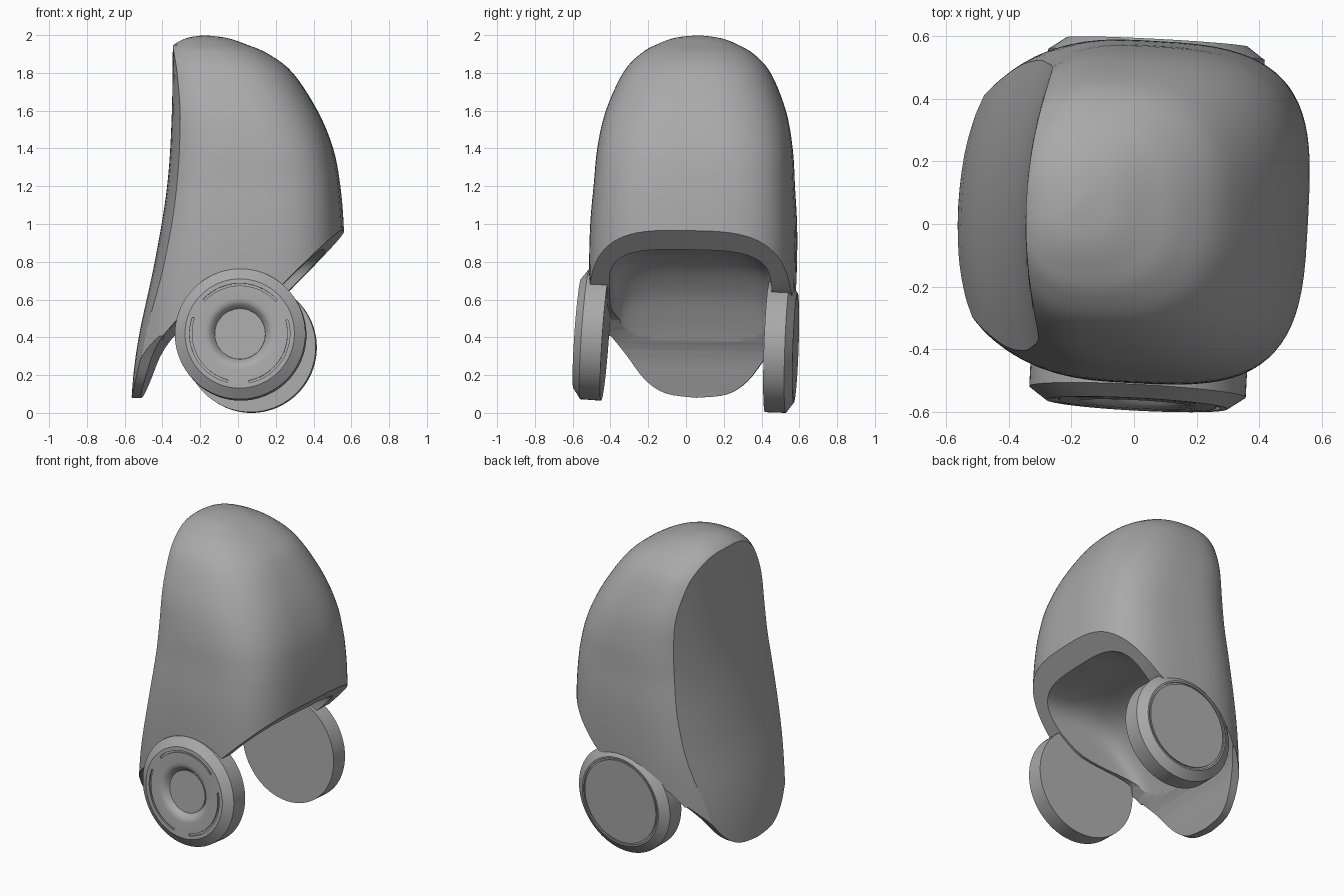
import bpy, bmesh, math
from mathutils import Matrix, Vector

cube = bpy.data.objects.get("Cube")
if cube:
    bpy.data.objects.remove(cube)

grey = bpy.data.materials.new("plain_grey")
grey.use_nodes = True
GREY = (0.4, 0.4, 0.4, 1)
grey.diffuse_color = GREY
grey.node_tree.nodes["Principled BSDF"].inputs["Base Color"].default_value = GREY

# The shell sits slightly turned and tilted
POSE = (Matrix.Translation((0, 0.025, 0)) @ Matrix.Rotation(math.radians(-3), 4, 'Z')
        @ Matrix.Rotation(math.radians(-1), 4, 'X'))


def make_object(name, bm, matrix=Matrix(), helper=False):
    bmesh.ops.recalc_face_normals(bm, faces=bm.faces)
    mesh = bpy.data.meshes.new(name)
    bm.to_mesh(mesh)
    bm.free()
    mesh.materials.append(grey)
    ob = bpy.data.objects.new(name, mesh)
    ob.matrix_world = matrix
    bpy.context.collection.objects.link(ob)
    ob.hide_render = helper
    return ob


def cut(ob, cutters):
    bpy.context.view_layer.objects.active = ob
    for cutter in cutters:
        mod = ob.modifiers.new("cut", 'BOOLEAN')
        mod.operation, mod.solver, mod.object = 'DIFFERENCE', 'EXACT', cutter
        bpy.context.view_layer.update()
        bpy.ops.object.modifier_apply(modifier=mod.name)
    for cutter in cutters:
        bpy.data.objects.remove(cutter)


def smooth(ob, angle):
    bpy.ops.object.select_all(action='DESELECT')
    ob.select_set(True)
    bpy.context.view_layer.objects.active = ob
    bpy.ops.object.shade_smooth_by_angle(angle=math.radians(angle))


def spline(rows, steps):
    """Smooth curve through rows of any width."""
    pts = [Vector(r) for r in rows]
    pts = [pts[0]] + pts + [pts[-1]]
    out = []
    for a, b, c, d in zip(pts, pts[1:], pts[2:], pts[3:]):
        for i in range(steps):
            t = i / steps
            out.append(0.5 * (2 * b + (c - a) * t + (2 * a - 5 * b + 4 * c - d) * t * t
                              + (3 * b - a - 3 * c + d) * t ** 3))
    return out + [pts[-1]]


def loft(name, rings, helper=False):
    """Closed solid through rings of equal point count."""
    bm = bmesh.new()
    rings = [[bm.verts.new(p) for p in ring] for ring in rings]
    for a, b in zip(rings, rings[1:]):
        for i in range(len(a)):
            j = (i + 1) % len(a)
            bm.faces.new((a[i], a[j], b[j], b[i]))
    bm.faces.new(rings[0])
    bm.faces.new(rings[-1])
    bmesh.ops.remove_doubles(bm, verts=bm.verts, dist=1e-5)
    return make_object(name, bm, POSE, helper)


# Shell sections: height, centre x, reach to -x, reach to +x, half width
SECTIONS = [(2.0, -.18, 0, 0, 0), (1.985, -.17, .1, .11, .12), (1.95, -.15, .19, .195, .215),
            (1.9, -.13, .25, .29, .3), (1.8, -.1, .31, .388, .39), (1.6, -.05, .375, .468, .475),
            (1.4, 0, .43, .5, .515), (1.2, 0, .445, .537, .53), (.98, 0, .485, .555, .545),
            (.7, 0, .54, .56, .545), (.4, 0, .575, .56, .53), (-.05, 0, .61, .56, .5)]
FACE = spline([(2.1, -.345), (1.6, -.35), (1.2, -.375), (.8, -.44), (.4, -.525), (.12, -.56), (-.2, -.57)], 8)


def face_x(y, z):
    for (z1, x1), (z0, x0) in zip(FACE, FACE[1:]):
        if z >= z0:
            break
    return x0 + (x1 - x0) * (z - z0) / (z1 - z0) + 0.36 * y * y


def shell_rings():
    rings = []
    for z, cx, left, right, width in spline(SECTIONS, 5)[1:]:
        boxy = .6 + .25 * max(0, (z - 1.2) / .8)

        def point(a):
            c, s = math.cos(a), math.sin(a)
            reach, power = (right, boxy) if c > 0 else (left, max(.74, boxy))
            return (cx + math.copysign(abs(c) ** power, c) * reach,
                    math.copysign(abs(s) ** power, s) * width)

        # Find where the rounded wall meets the front plate
        lo, hi = math.pi / 2, math.pi
        for _ in range(30):
            mid = (lo + hi) / 2
            x, y = point(mid)
            lo, hi = (mid, hi) if x > face_x(y, z) else (lo, mid)
        ring = [point(-lo + 2 * lo * i / 56) for i in range(57)]
        end_x, edge = ring[-1]
        for i in range(1, 12):
            y = edge * (1 - i / 6)
            ring.append((face_x(y, z) if lo < 3.14 else end_x, y))
        rings.append([(x, y, z) for x, y in ring])
    return rings


# Cavity arches: x, ceiling height, half width, depth of the rounded shoulder
ARCHES = [(.7, .86, .43, .24), (.4, .865, .43, .24), (.15, .87, .43, .24), (-.08, .81, .43, .23),
          (-.24, .66, .42, .2), (-.34, .49, .41, .16), (-.41, .33, .4, .12), (-.46, .19, .39, .1),
          (-.52, .03, .38, .1), (-.56, -.15, .38, .1)]


def cavity_rings():
    rings = []
    for x, top, half, depth in spline(ARCHES, 5):
        ring = [(x, half, -.5)]
        for i in range(41):
            a = math.pi * i / 40
            c, s = math.cos(a), max(0, math.sin(a))
            ring.append((x, math.copysign(abs(c) ** .57, c) * half, top - depth + depth * s ** .57))
        rings.append(ring + [(x, -half, -.5)])
    return rings


def prism(name, points, axis):
    """Outline extruded both ways along the x or y axis."""
    bm = bmesh.new()
    place = (lambda u, v, w: (w, u, v)) if axis == 'x' else (lambda u, v, w: (u, w, v))
    base = bm.faces.new([bm.verts.new(place(u, v, -1)) for u, v in points])
    new = bmesh.ops.extrude_face_region(bm, geom=[base])["geom"]
    bmesh.ops.translate(bm, verts=[g for g in new if isinstance(g, bmesh.types.BMVert)],
                        vec=place(0, 0, 2))
    return make_object(name, bm, POSE, True)


# Shell with a domed cavity, a sloped rear opening and a rounded chin
shell = loft("shell", shell_rings())
cavity = loft("cavity_cutter", cavity_rings(), True)
lower_edge = [tuple(p) for p in spline([(.25, .66), (.08, .56), (-.24, .51), (-.33, .45), (-.42, .33),
                                        (-.48, .17), (-.52, .05), (-.55, -.1)], 4)]
opening = prism("opening_cutter", [(.9, -.2), (.9, 1.31)] + lower_edge + [(-.55, -.2)], 'y')
chin = [tuple(p) for p in spline([(.45, .4), (.37, .3), (.27, .17), (.16, .1), (0, .08)], 4)]
chin += [(-y, z) for y, z in reversed(chin[:-1])]
below = prism("chin_cutter", [(.9, .4)] + chin + [(-.9, .4), (-.9, -.3), (.9, -.3)], 'x')
cut(shell, [cavity, opening, below])
smooth(shell, 24)


def lathe(profile, steps=96, start=0, sweep=360, closed=False):
    bm = bmesh.new()
    verts = [bm.verts.new((r, 0, z)) for r, z in profile]
    geom = verts + [bm.edges.new(p) for p in zip(verts, verts[1:])]
    if closed:
        geom.append(bm.faces.new(verts))
    bmesh.ops.rotate(bm, verts=verts, cent=(0, 0, 0), matrix=Matrix.Rotation(math.radians(start), 3, 'Z'))
    bmesh.ops.spin(bm, geom=geom, cent=(0, 0, 0), axis=(0, 0, 1), angle=math.radians(sweep), steps=steps)
    bmesh.ops.remove_doubles(bm, verts=bm.verts, dist=1e-5)
    return bm


def side_placement(centre, turn, roll):
    return (Matrix.Translation(centre) @ Matrix.Rotation(math.radians(-3), 4, 'Z')
            @ Matrix.Rotation(math.radians(roll), 4, 'X') @ Matrix.Rotation(math.radians(turn), 4, 'X'))


BODY = [(0, -.075), (.346, -.075), (.346, .036), (.29, .076)]

# Front disc: dished hub and three curved slots
front_place = side_placement((.013, -.5, .415), 90, -4)
hub = [(.19, .076), (.17, .073), (.155, .064), (.143, .048), (.134, .036), (.134, .045), (0, .045)]
front_disc = make_object("front_disc", lathe(BODY + hub), front_place)
slots = [make_object("slot_cutter", lathe([(.254, .066), (.266, .066), (.266, .1), (.254, .1)], 24,
                                          start, 95, True), front_place, True) for start in (42, 161, 281)]
cut(front_disc, slots)
smooth(front_disc, 25)

# Back disc: flat cap set inside a thin groove
cap = [(.28, .076), (.28, .068), (.27, .068), (.27, .076), (0, .076)]
back_disc = make_object("back_disc", lathe(BODY + cap), side_placement((.07, .505, .347), -90, -2))
smooth(back_disc, 25)
